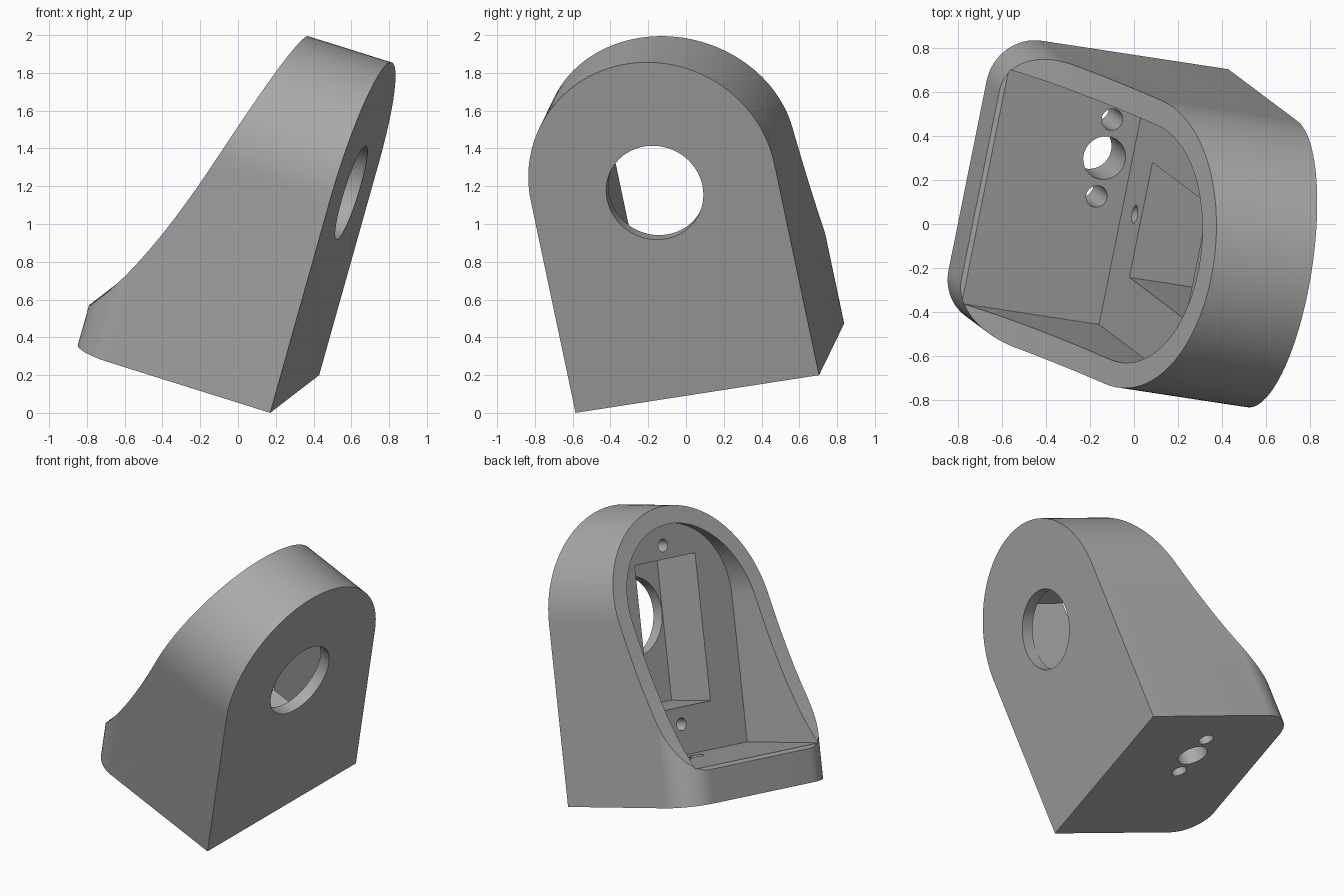
import bpy, bmesh, math
from mathutils import Matrix, Vector
from mathutils.geometry import interpolate_bezier

cube = bpy.data.objects.get("Cube")
if cube:
    bpy.data.objects.remove(cube, do_unlink=True)

# Main dimensions: local x points out of the wall, y across, z up the wall
HALF, SPRING, DEPTH = 0.665, 1.188, 1.12
SIDE, FLOOR, WALL, PLATE = 0.115, 0.24, 0.44, 0.08
CORNER = 0.22

# Tilted pose of the bracket
ax = Vector((0.944, -0.144, -0.296)).normalized()
ay = Vector((0.195, 0.969, 0.150))
ay = (ay - ax * ay.dot(ax)).normalized()
az = ax.cross(ay)
POSE = Matrix((ax, ay, az)).transposed().to_4x4()
POSE.translation = (0.30, 0.06, 0.10)

grey = bpy.data.materials.new("plain grey")
grey.use_nodes = True
grey.diffuse_color = (0.4, 0.4, 0.4, 1)
grey.node_tree.nodes["Principled BSDF"].inputs["Base Color"].default_value = (0.4, 0.4, 0.4, 1)


def prism(name, points, axis, lo, hi):
    """Extrude a 2D outline along a local axis, from lo to hi."""
    place = {"x": lambda a, b, c: (c, a, b),
             "y": lambda a, b, c: (a, c, b),
             "z": lambda a, b, c: (a, b, c)}[axis]
    bm = bmesh.new()
    face = bm.faces.new([bm.verts.new(place(a, b, lo)) for a, b in points])
    new = bmesh.ops.extrude_face_region(bm, geom=[face])["geom"]
    shift = Vector(place(0, 0, hi - lo))
    bmesh.ops.translate(bm, vec=shift, verts=[g for g in new if isinstance(g, bmesh.types.BMVert)])
    bmesh.ops.recalc_face_normals(bm, faces=bm.faces)
    mesh = bpy.data.meshes.new(name)
    bm.to_mesh(mesh)
    bm.free()
    mesh.materials.append(grey)
    ob = bpy.data.objects.new(name, mesh)
    bpy.context.collection.objects.link(ob)
    ob.matrix_world = POSE
    return ob


def arc(cx, cy, r, start, end, n):
    return [(cx + r * math.cos(math.radians(start + (end - start) * i / n)),
             cy + r * math.sin(math.radians(start + (end - start) * i / n))) for i in range(n + 1)]


def circle(cx, cy, r, n=40):
    return arc(cx, cy, r, 0, 360, n)[:-1]


def arch(half, bottom):
    return [(-half, bottom), (half, bottom)] + arc(0, SPRING, half, 0, 180, 64)


def rect(x0, x1, y0, y1):
    return [(x0, y0), (x1, y0), (x1, y1), (x0, y1)]


def combine(body, tool, operation):
    mod = body.modifiers.new(tool.name, "BOOLEAN")
    mod.object, mod.operation, mod.solver = tool, operation, "EXACT"
    bpy.context.view_layer.update()
    bpy.ops.object.select_all(action="DESELECT")
    bpy.context.view_layer.objects.active = body
    body.select_set(True)
    bpy.ops.object.modifier_apply(modifier=mod.name)
    bpy.data.objects.remove(tool, do_unlink=True)


# Arched block
bracket = prism("bracket", arch(HALF, 0), "x", -DEPTH - 0.1, 0)

# Sweeping concave side profile
sweep = interpolate_bezier(Vector((-0.465, 1.856)), Vector((-0.62, 1.28)),
                           Vector((-0.82, 0.55)), Vector((-DEPTH, 0.22)), 40)
side = [(0.1, -0.1), (0.1, 2.0), (-0.465, 2.0)] + [tuple(p[:2]) for p in sweep] + [(-DEPTH, -0.1)]
combine(bracket, prism("side_profile", side, "y", -1, 1), "INTERSECT")

# Rounded rear corners of the base
cx, cy = CORNER - DEPTH, HALF - CORNER
plan = ([(0.2, -HALF - 0.001), (0.2, HALF + 0.001), (cx, HALF + 0.001)]
        + arc(cx, cy, CORNER, 90, 180, 16)[1:] + arc(cx, -cy, CORNER, 180, 270, 16)[:-1]
        + [(cx, -HALF - 0.001)])
combine(bracket, prism("base_plan", plan, "z", -0.2, 2.2), "INTERSECT")

# Open arched pocket behind the wall
combine(bracket, prism("pocket", arch(HALF - SIDE, FLOOR), "x", -1.5, -WALL), "DIFFERENCE")

# Rectangular recess and round window through the wall
combine(bracket, prism("recess", rect(-0.265, 0.275, 0.55, 1.51), "x", -WALL - 0.05, -PLATE), "DIFFERENCE")
combine(bracket, prism("window", circle(0, 1.13, 0.26, 64), "x", -PLATE - 0.05, 0.1), "DIFFERENCE")

# Blind screw holes above and below the recess
for z in (0.44, 1.6):
    combine(bracket, prism("screw_hole", circle(0.01, z, 0.042, 24), "x", -WALL - 0.05, -0.14), "DIFFERENCE")

# Floor holes: one large between two small
for y, r in ((0.213, 0.1), (0.393, 0.05), (0.032, 0.05)):
    combine(bracket, prism("floor_hole", circle(-0.572, y, r), "z", -0.1, FLOOR + 0.05), "DIFFERENCE")

bpy.ops.object.shade_smooth_by_angle(angle=math.radians(25))
